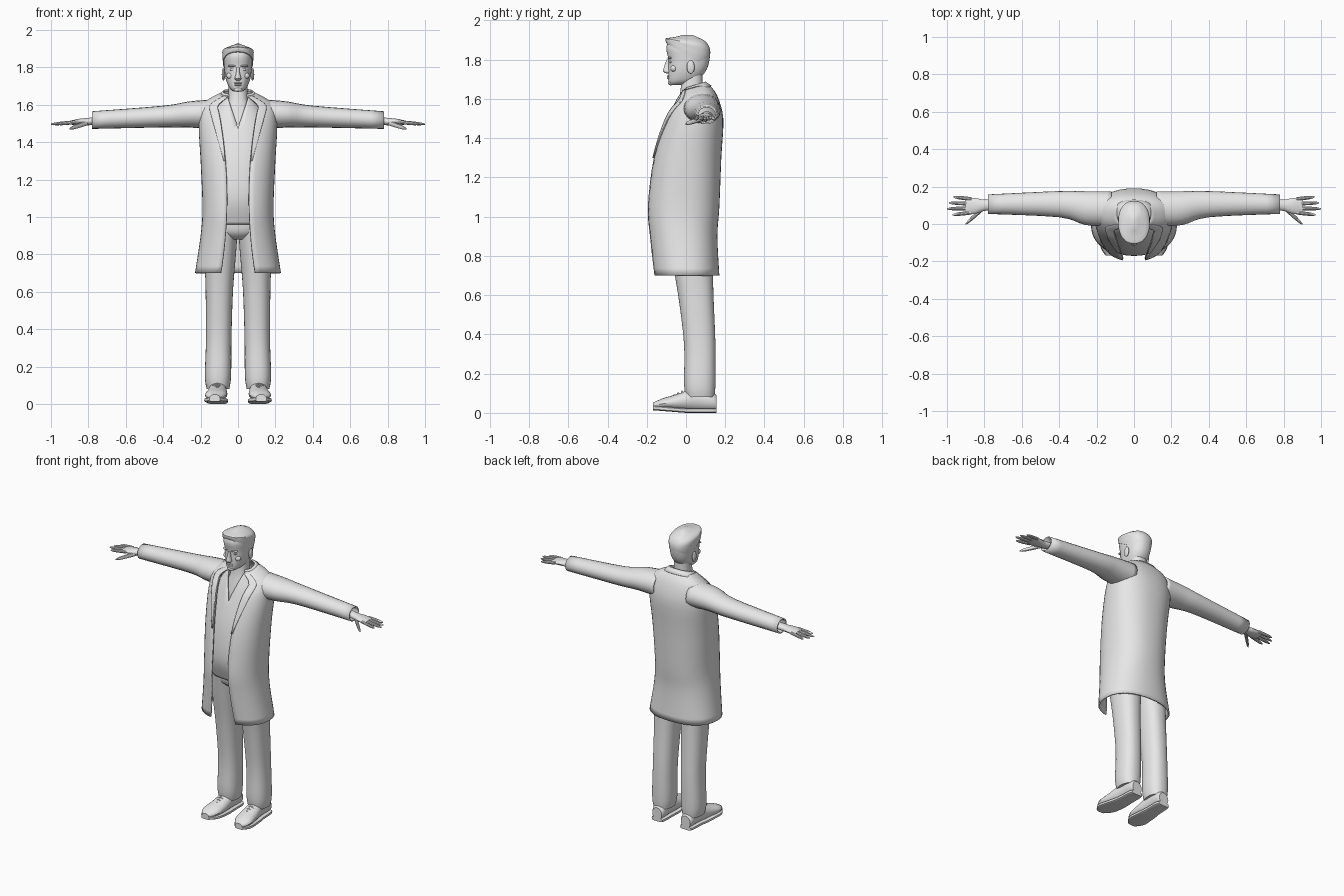
import bpy
import bmesh
from math import sin, cos, pi, asin, copysign, sqrt

cube = bpy.data.objects.get("Cube")
if cube:
    bpy.data.objects.remove(cube, do_unlink=True)

SHADE = (0.8, 0.8, 0.8, 1)
SIDES = (("left", 1), ("right", -1))
parts = []

grey = bpy.data.materials.new("plain_grey")
grey.use_nodes = True
grey.diffuse_color = SHADE
grey.node_tree.nodes["Principled BSDF"].inputs["Base Color"].default_value = SHADE


def power(value, exponent):
    return copysign(abs(value) ** exponent, value)


def spline(keys, steps=4):
    """Fill in smooth steps between the key sections of a part."""
    rows, last = [], len(keys) - 1
    for i in range(last):
        near = (keys[max(i - 1, 0)], keys[i], keys[i + 1], keys[min(i + 2, last)])
        for step in range(steps):
            t = step / steps
            rows.append([b + t / 2 * (c - a + t * (2 * a - 5 * b + 4 * c - d + t * (3 * (b - c) + d - a)))
                         for a, b, c, d in zip(*near)])
    return rows + [keys[last]]


def ring(z, width, front, back, gap=0, tilt=0, centre=0, arc=None, count=40):
    """Level section that starts at the front, where a gap leaves it open."""
    middle, depth = (front + back) / 2, (back - front) / 2
    start = asin((gap / width) ** 1.15)
    span = arc or 2 * (pi - start)
    points = []
    for i in range(count + 1):
        angle = start + span * i / count
        y = middle - depth * power(cos(angle), 0.87)
        x = centre + width * power(sin(angle), 0.87)
        points.append((x, y, z + tilt * (y - 0.04)))
    return points


def section(axis, along, across, height, radius, thickness, exponent=1, count=20):
    """Upright section of a part that runs along x or y."""
    points = []
    for i in range(count + 1):
        angle = 2 * pi * i / count
        u = across + radius * power(cos(angle), exponent)
        v = height + thickness * power(sin(angle), exponent)
        points.append((along, u, v) if axis == "x" else (u, along, v))
    return points


def finish(name, bm):
    mesh = bpy.data.meshes.new(name)
    bm.to_mesh(mesh)
    bm.free()
    mesh.materials.append(grey)
    part = bpy.data.objects.new(name, mesh)
    bpy.context.collection.objects.link(part)
    parts.append(part)
    return part


def loft(name, rings, side=1, thickness=0):
    """Skin a stack of sections: a thin shell if it has a thickness, else capped."""
    bm = bmesh.new()
    rows = [[bm.verts.new((x * side, y, z)) for x, y, z in points] for points in rings]
    for low, high in zip(rows, rows[1:]):
        for i in range(len(low) - 1):
            bm.faces.new((low[i], low[i + 1], high[i + 1], high[i]))
    if not thickness:
        bm.faces.new(rows[0][:-1])
        bm.faces.new(rows[-1][:-1])
    bmesh.ops.remove_doubles(bm, verts=bm.verts[:], dist=0.0002)
    bmesh.ops.recalc_face_normals(bm, faces=bm.faces[:])
    part = finish(name, bm)
    if thickness:
        part.modifiers.new("thickness", "SOLIDIFY").thickness = thickness


def tube(name, start, end, radius, side):
    """Round-ended finger running mostly along x."""
    rings = []
    for i in range(9):
        t = i / 8
        x, y, z = (a + (b - a) * t for a, b in zip(start, end))
        r = radius * sqrt(1.1 - t ** 4)
        rings.append(section("x", x, y, z, r, r, count=10))
    loft(name, rings, side)


def ball(name, location, size):
    bm = bmesh.new()
    bmesh.ops.create_uvsphere(bm, u_segments=16, v_segments=10, radius=1)
    part = finish(name, bm)
    part.location, part.scale = location, size


# Long coat, open at the front: height, half width, front, back
coat = spline([(.7, .23, -.17, .17), (.9, .2, -.19, .16), (1.05, .19, -.2, .17),
               (1.3, .2, -.17, .18), (1.5, .21, -.11, .19), (1.6, .19, -.05, .16),
               (1.66, .09, -.02, .11)])


def opening(z, width):
    return min(0.06 + (z - 1.1) ** 2 / 5, width * 0.6)


def slope(z):
    return max(0, z - 1.55) * 2.5


loft("coat", [ring(z, w, f, b, opening(z, w), slope(z)) for z, w, f, b in coat], thickness=0.01)

# Lapels lie on the coat and widen towards the neck
for word, side in SIDES:
    strips = [ring(z, w + .005, f - .007, b, opening(z, w), slope(z), arc=(z - 1.25) * 0.9, count=6)
              for z, w, f, b in coat if z > 1.29]
    loft(word + "_lapel", strips, side, thickness=0.006)

# Collar around the back of the neck
loft("coat_collar", [ring(z, 1.75 - z, -.01, 1.77 - z, .05, .3) for z in (1.64, 1.66, 1.67)],
     thickness=0.008)

# Shirt with a V neck
shirt = spline([(.96, .16, -.13, .13), (1.1, .17, -.17, .14), (1.3, .17, -.15, .14),
                (1.5, .16, -.09, .14), (1.65, .07, -.03, .09)], steps=6)
loft("shirt", [ring(z, w, f, b, max(0, z - 1.48) * 0.35) for z, w, f, b in shirt], thickness=0.006)

# Neck and upper chest
neck = [(1.4, .12, -.09, .1), (1.55, .08, -.05, .09), (1.63, .055, -.03, .085), (1.73, .05, -.02, .085)]
loft("neck", [ring(*row) for row in spline(neck)])

# Head and hair, with the hairline rising towards the forehead
head = [(1.67, .02, -.08, -.02), (1.69, .046, -.09, .05), (1.74, .066, -.09, .1), (1.8, .074, -.09, .12),
        (1.86, .077, -.1, .12), (1.9, .06, -.08, .09), (1.92, .01, -.02, .03)]
loft("head", [ring(*row) for row in spline(head)])
hair = [(1.8, .08, -.1, .1), (1.85, .083, -.105, .123), (1.89, .077, -.095, .11), (1.927, .01, -.02, .03)]
loft("hair", [ring(z, w, f, b, tilt=5 * (z - 1.92)) for z, w, f, b in spline(hair)])

# Facial features
nose = [(1.73, .01, -.1, -.07), (1.74, .018, -.116, -.07), (1.77, .01, -.11, -.07), (1.8, .008, -.098, -.07)]
loft("nose", [ring(*row) for row in spline(nose)])
ball("upper_lip", (0, -.088, 1.716), (.023, .009, .005))
ball("lower_lip", (0, -.087, 1.706), (.02, .009, .006))
ball("chin", (0, -.078, 1.682), (.022, .014, .013))

for word, side in SIDES:
    ball(word + "_eye", (side * .03, -.076, 1.788), (.014, .009, .007))
    ball(word + "_brow", (side * .03, -.082, 1.808), (.024, .012, .006))
    ball(word + "_cheek", (side * .04, -.062, 1.755), (.022, .017, .018))
    ball(word + "_ear", (side * .078, .024, 1.762), (.009, .02, .034))

    # Sleeve with an open cuff
    sleeve = [(.12, .08, 1.55, .095, .08), (.26, .085, 1.548, .09, .07),
              (.4, .106, 1.537, .07, .058), (.78, .106, 1.518, .052, .047)]
    loft(word + "_sleeve", [section("x", *row) for row in spline(sleeve)], side, thickness=0.008)

    # Hand, four fingers and thumb
    palm = [(.74, .106, 1.516, .03, .02), (.8, .1, 1.51, .03, .02),
            (.85, .097, 1.508, .042, .017), (.9, .096, 1.504, .042, .01)]
    loft(word + "_hand", [section("x", *row) for row in spline(palm)], side)
    for i, tip in enumerate((.97, 1, .99, .965)):
        y = .061 + i * .024
        tube(f"{word}_finger_{i + 1}", (.87, y, 1.507), (tip, y + (i - 1.5) * .008, 1.496), .01, side)
    tube(word + "_thumb", (.8, .09, 1.505), (.9, 0, 1.472), .013, side)

    # Trouser leg: height, centre, half width, front, back
    leg = [(.95, .08, .08, -.1, .13), (.8, .094, .083, -.075, .135), (.6, .1, .073, -.04, .14),
           (.35, .103, .068, -.01, .15), (.15, .107, .07, -.01, .15), (.08, .107, .06, 0, .145)]
    loft(word + "_trouser_leg", [ring(z, w, f, b, centre=c) for z, c, w, f, b in spline(leg)], side)

    # Shoe, sole and laces: along, centre, half width, half height
    shoe = spline([(.155, .105, .035, .04), (.13, .105, .043, .05), (.05, .107, .046, .06),
                   (-.05, .113, .056, .04), (-.12, .12, .056, .027), (-.168, .124, .025, .014)])
    upper = [section("y", y, c, h + .01 + max(0, -y) * .08, r, h) for y, c, r, h in shoe]
    sole = [section("y", y, c, .012 + max(0, -y) * .08, r + .004, .012, exponent=.5) for y, c, r, h in shoe]
    loft(word + "_shoe", upper, side)
    loft(word + "_sole", sole, side)
    for i in range(3):
        y, z = -.02 * (i + 1), .108 - i * .009
        tube(f"{word}_lace_{i + 1}", (.11, y, z), (.08, y, z - .016), .005, side)
        tube(f"{word}_lace_end_{i + 1}", (.11, y, z), (.145, y, z - .016), .005, side)

# Trouser seat
seat = [(.88, .06, -.06, .11), (.92, .14, -.1, .13), (1, .155, -.11, .13)]
loft("trouser_seat", [ring(*row) for row in spline(seat)])

# Smooth shading that keeps the edges sharp
for part in parts:
    part.select_set(True)
bpy.context.view_layer.objects.active = parts[0]
bpy.ops.object.shade_smooth_by_angle()
